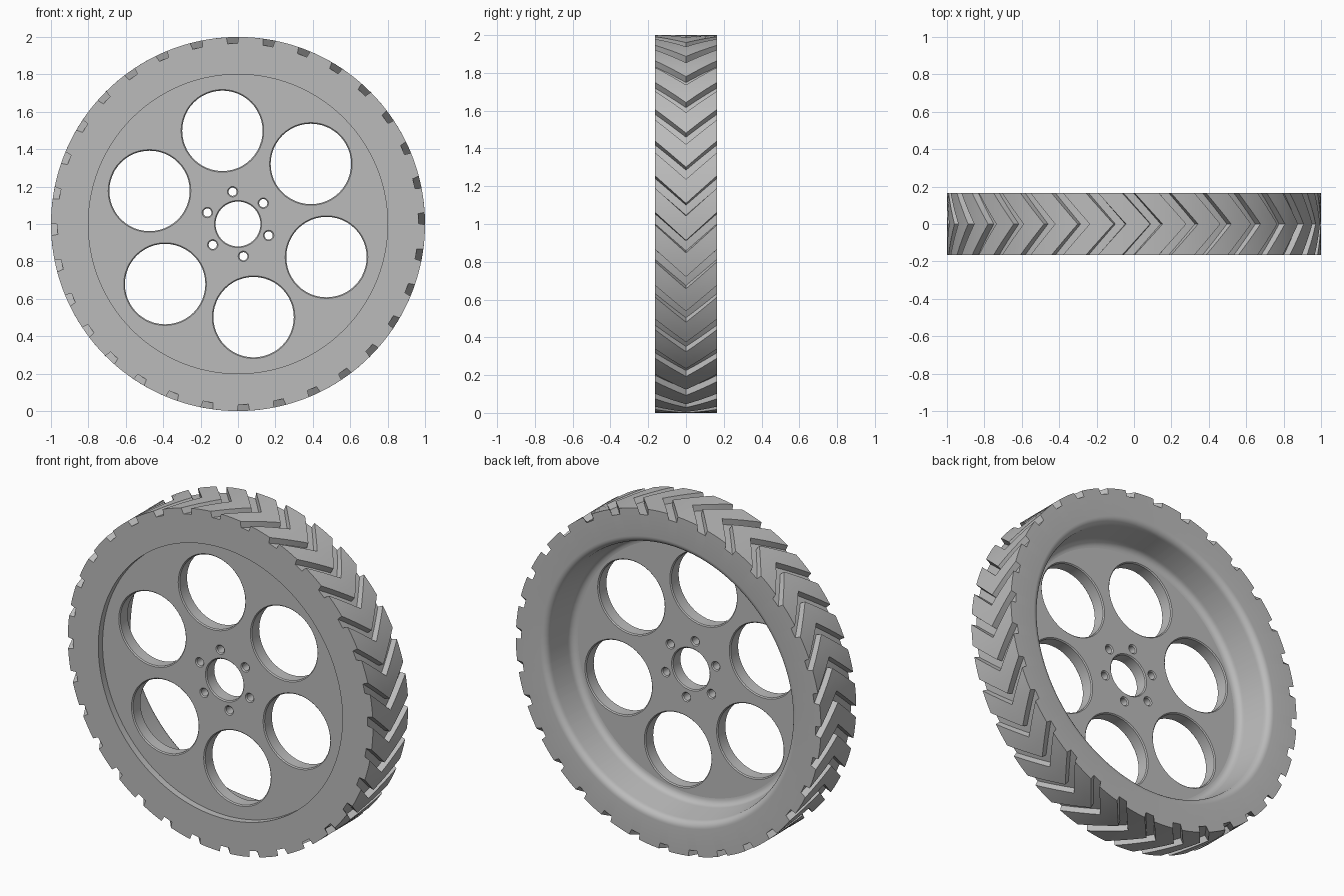
import bpy, bmesh
from math import sin, cos, pi, radians
from mathutils import Matrix, Vector

if "Cube" in bpy.data.objects:
    bpy.data.objects.remove(bpy.data.objects["Cube"])

HALF = 0.165          # half width of the tyre
LUGS = 32             # chevron blocks round the tread
PITCH = 2 * pi / LUGS
SWEEP = 0.15          # how far the chevron tip leads its ends
GROOVE_R = 0.965
CENTRE = Vector((0, 0, 1))

grey = bpy.data.materials.new("plain grey")
grey.use_nodes = True
grey.diffuse_color = (0.5, 0.5, 0.5, 1)
grey.node_tree.nodes["Principled BSDF"].inputs["Base Color"].default_value = (0.5, 0.5, 0.5, 1)


def polar(r, angle, y):
    return Vector((r * cos(angle), y, r * sin(angle)))


def finish(bm, name):
    bmesh.ops.recalc_face_normals(bm, faces=bm.faces)
    mesh = bpy.data.meshes.new(name)
    bm.to_mesh(mesh)
    bm.free()
    mesh.materials.append(grey)
    obj = bpy.data.objects.new(name, mesh)
    bpy.context.collection.objects.link(obj)
    return obj


def skin(bm, rings):
    """Join closed rings of points; the last ring meets the first."""
    rows = [[bm.verts.new(p) for p in ring] for ring in rings]
    for a, b in zip(rows, rows[1:] + rows[:1]):
        for i in range(len(a)):
            j = (i + 1) % len(a)
            bm.faces.new((a[i], a[j], b[j], b[i]))


def plug(bm, radius, x, z, y0, y1, chamfer, sides):
    """Solid hole cutter, flared where it leaves the disc at y0 and y1."""
    c = chamfer
    profile = [(radius + c, y0 - 0.05), (radius + c, y0), (radius, y0 + c),
               (radius, y1 - c), (radius + c, y1), (radius + c, y1 + 0.05)]
    rows = []
    for r, y in profile:
        rows.append([bm.verts.new(polar(r, 2 * pi * i / sides, y) + Vector((x, 0, z)))
                     for i in range(sides)])
    for a, b in zip(rows, rows[1:]):
        for i in range(sides):
            j = (i + 1) % sides
            bm.faces.new((a[i], a[j], b[j], b[i]))
    bm.faces.new(rows[0])
    bm.faces.new(rows[-1])


def smooth(obj):
    bpy.ops.object.select_all(action="DESELECT")
    obj.select_set(True)
    bpy.context.view_layer.objects.active = obj
    bpy.ops.object.shade_smooth_by_angle(angle=radians(30))


# Angular columns of one lug: groove floor, then the block top
lug = [(0.0, 1), (0.03, 0), (0.17, 0), (0.31, 0), (0.34, 1), (0.56, 1), (0.78, 1)]
start = radians(91.7) - 0.17 * PITCH
columns = [(start + (n + t) * PITCH, high) for n in range(LUGS) for t, high in lug]

# Tyre: chevron tread outside, rounded barrel inside
rings = []
STEPS = 8
for k in range(STEPS + 1):
    y = -HALF + 2 * HALF * k / STEPS
    twist = -SWEEP * (1 - abs(y) / HALF)
    rings.append([polar(1 if high else GROOVE_R, a + twist, y) for a, high in columns])

DISC_FRONT, DISC_BACK = -0.125, -0.045
inner = []
for k in range(7):                      # rounded back lip
    t = k / 6 * pi / 2
    inner.append((0.84 - 0.04 * sin(t), HALF - 0.04 + 0.04 * cos(t)))
for k in range(7):                      # fillet into the disc
    t = k / 6 * pi / 2
    inner.append((0.74 + 0.04 * cos(t), DISC_BACK + 0.04 - 0.04 * sin(t)))
inner += [(0.74, DISC_BACK - 0.03), (0.8, DISC_BACK - 0.03), (0.8, -HALF)]
rings += [[polar(r, a, y) for a, _ in columns] for r, y in inner]

bm = bmesh.new()
skin(bm, rings)
tyre = finish(bm, "tyre")
tyre.location = CENTRE
smooth(tyre)

# Wheel disc, set back from the front of the tyre
bm = bmesh.new()
bmesh.ops.create_cone(bm, cap_ends=True, segments=96, radius1=0.79, radius2=0.79,
                      depth=DISC_BACK - DISC_FRONT,
                      matrix=Matrix.Translation((0, (DISC_FRONT + DISC_BACK) / 2, 0))
                      @ Matrix.Rotation(pi / 2, 4, "X"))
# Outer flange meets the recess wall
for v in bm.verts:
    v.co.x *= 0.81 / 0.79
    v.co.z *= 0.81 / 0.79
disc = finish(bm, "wheel_disc")
disc.location = CENTRE

# Hub hole, six bolt holes and six large openings
bm = bmesh.new()
plug(bm, 0.12, 0, 0, DISC_FRONT, DISC_BACK, 0.006, 48)
for i in range(6):
    a = radians(99.5 + 60 * i)
    for radius, reach, sides in ((0.022, 0.175, 20), (0.215, 0.505, 48)):
        plug(bm, radius, reach * cos(a), reach * sin(a), DISC_FRONT, DISC_BACK, 0.006, sides)
cutter = finish(bm, "hole_cutter")
cutter.location = CENTRE
cutter.hide_render = True

cut = disc.modifiers.new("holes", "BOOLEAN")
cut.operation = "DIFFERENCE"
cut.solver = "EXACT"
cut.object = cutter
bpy.context.view_layer.objects.active = disc
bpy.ops.object.modifier_apply(modifier=cut.name)
bpy.data.objects.remove(cutter)
smooth(disc)
